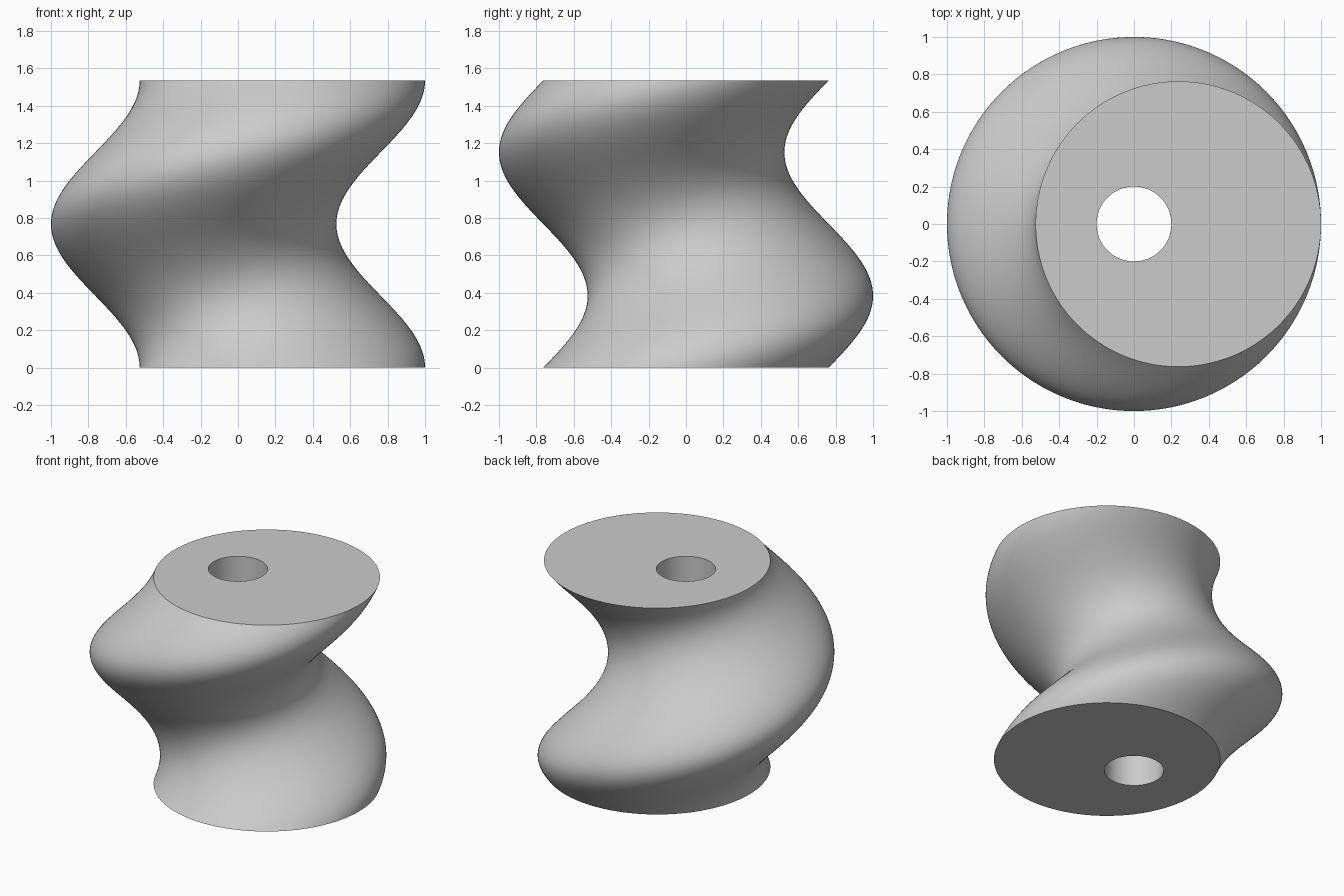
import bpy, bmesh
from math import sin, cos, pi, radians

cube = bpy.data.objects.get("Cube")
if cube:
    bpy.data.objects.remove(cube, do_unlink=True)

HEIGHT, RADIUS, OFFSET, BORE = 1.535, 0.763, 0.237, 0.2
SIDES, LAYERS = 128, 96

grey = bpy.data.materials.new("plain grey")
grey.use_nodes = True
colour = (0.6, 0.6, 0.6, 1)
grey.diffuse_color = colour
grey.node_tree.nodes["Principled BSDF"].inputs["Base Color"].default_value = colour

bm = bmesh.new()


def ring(cx, cy, z, radius):
    """Horizontal circle of vertices."""
    return [bm.verts.new((cx + radius * cos(2 * pi * i / SIDES),
                          cy + radius * sin(2 * pi * i / SIDES), z))
            for i in range(SIDES)]


def bridge(a, b):
    """Quads joining two rings."""
    for i in range(SIDES):
        j = (i + 1) % SIDES
        bm.faces.new((a[i], a[j], b[j], b[i]))


# Outer wall: an off-centre disc orbiting the axis once over the height
wall = []
for k in range(LAYERS + 1):
    t = k / LAYERS
    turn = 2 * pi * t
    wall.append(ring(OFFSET * cos(turn), OFFSET * sin(turn), HEIGHT * t, RADIUS))
for lower, upper in zip(wall, wall[1:]):
    bridge(lower, upper)

# Straight bore on the axis and flat end faces
bore_low = ring(0, 0, 0, BORE)
bore_high = ring(0, 0, HEIGHT, BORE)
bridge(bore_high, bore_low)
bridge(bore_low, wall[0])
bridge(wall[-1], bore_high)
bmesh.ops.recalc_face_normals(bm, faces=bm.faces)

mesh = bpy.data.meshes.new("helical_rotor")
bm.to_mesh(mesh)
bm.free()
mesh.materials.append(grey)
rotor = bpy.data.objects.new("helical_rotor", mesh)
bpy.context.collection.objects.link(rotor)

# Smooth walls with crisp end rims
bpy.ops.object.select_all(action="DESELECT")
rotor.select_set(True)
bpy.context.view_layer.objects.active = rotor
bpy.ops.object.shade_smooth_by_angle(angle=radians(30))
